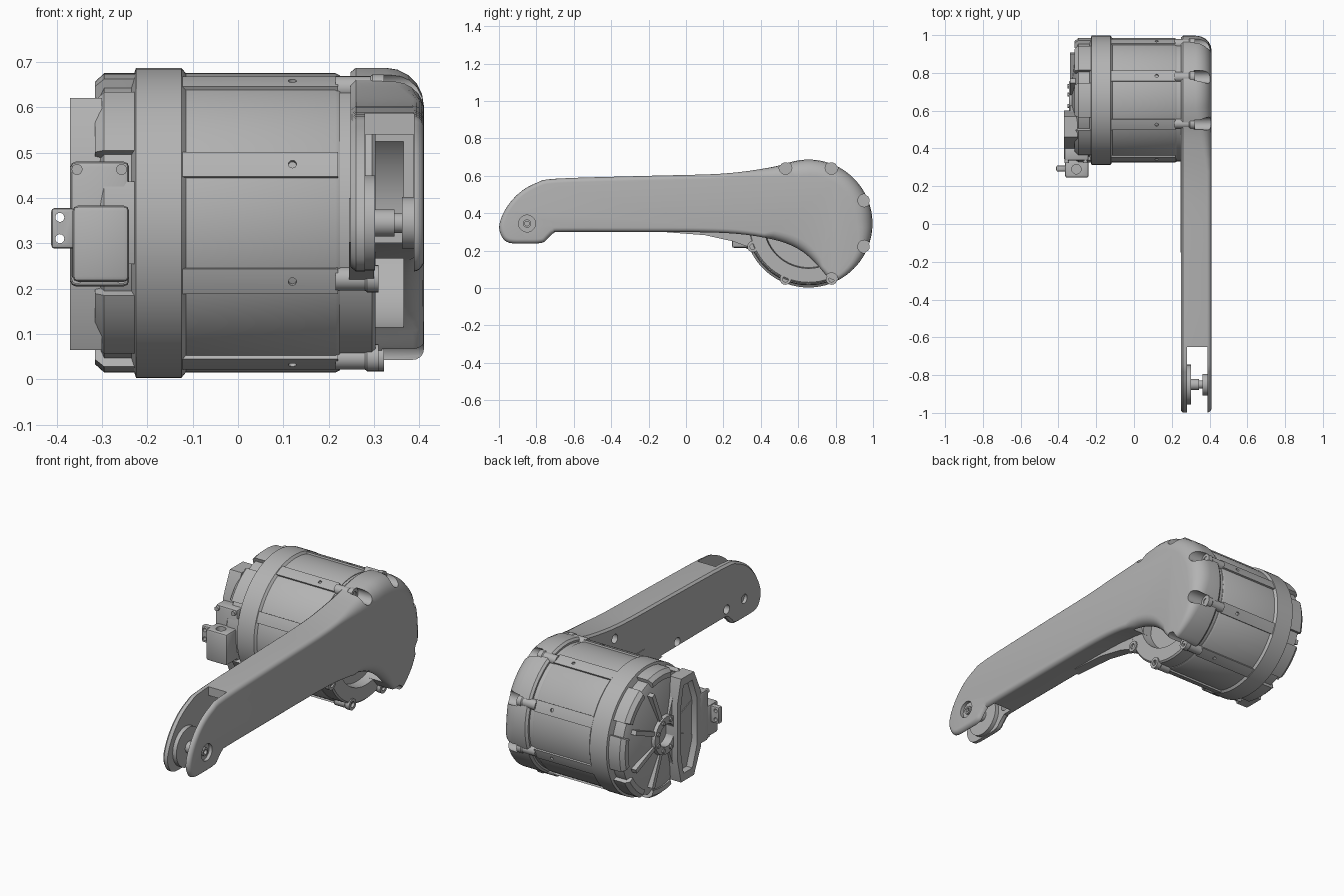
import bpy, bmesh
from math import sin, cos, pi, radians
from mathutils import Vector, Matrix

if "Cube" in bpy.data.objects:
    bpy.data.objects.remove(bpy.data.objects["Cube"])

CY, CZ = 0.655, 0.345          # motor axis, running along x
AXLE = (-0.85, 0.345)          # fork axle
grey = bpy.data.materials.new("machined grey")
grey.use_nodes = True
grey.diffuse_color = (0.45, 0.45, 0.45, 1)
grey.node_tree.nodes["Principled BSDF"].inputs["Base Color"].default_value = (0.45, 0.45, 0.45, 1)
parts = []


def finish(bm, name):
    bmesh.ops.remove_doubles(bm, verts=bm.verts, dist=1e-5)
    bmesh.ops.recalc_face_normals(bm, faces=bm.faces)
    me = bpy.data.meshes.new(name)
    bm.to_mesh(me)
    bm.free()
    me.materials.append(grey)
    ob = bpy.data.objects.new(name, me)
    bpy.context.collection.objects.link(ob)
    parts.append(ob)
    return ob


def lathe(name, profile, cy=CY, cz=CZ, seg=96):
    bm = bmesh.new()
    vs = [bm.verts.new((x, cy + r, cz)) for x, r in profile]
    es = [bm.edges.new(p) for p in zip(vs, vs[1:])]
    bmesh.ops.spin(bm, geom=vs + es, cent=(0, cy, cz), axis=(1, 0, 0), angle=2 * pi, steps=seg)
    return finish(bm, name)


def cyl(name, y, z, r, x0, x1, seg=24):
    return lathe(name, [(x0, 0), (x0, r), (x1, r), (x1, 0)], y, z, seg)


def loft(name, rings):
    bm = bmesh.new()
    rows = [[bm.verts.new(p) for p in ring] for ring in rings]
    n = len(rows[0])
    for a, b in zip(rows, rows[1:]):
        for i in range(n):
            j = (i + 1) % n
            bm.faces.new((a[i], a[j], b[j], b[i]))
    bm.faces.new(rows[0])
    bm.faces.new(rows[-1])
    return finish(bm, name)


def prism(name, pts, x0, x1):
    return loft(name, [[(x, y, z) for y, z in pts] for x in (x0, x1)])


def box(name, lo, hi, bevel=0.0):
    bm = bmesh.new()
    size = Vector(hi) - Vector(lo)
    mid = (Vector(hi) + Vector(lo)) / 2
    bmesh.ops.create_cube(bm, size=1, matrix=Matrix.Translation(mid) @ Matrix.Diagonal(size).to_4x4())
    if bevel:
        bmesh.ops.bevel(bm, geom=bm.edges[:], offset=bevel, segments=2, profile=0.5, affect='EDGES')
    return finish(bm, name)


def cut(target, cutter):
    cutter.hide_render = True
    mod = target.modifiers.new("cut", 'BOOLEAN')
    mod.object, mod.operation, mod.solver = cutter, 'DIFFERENCE', 'EXACT'
    bpy.context.view_layer.objects.active = target
    bpy.ops.object.modifier_apply(modifier=mod.name)
    parts.remove(cutter)
    bpy.data.objects.remove(cutter)


def polar(deg, r):
    return (CY + r * cos(radians(deg)), CZ + r * sin(radians(deg)))


def sector(mid, half, r0, r1, n=8):
    angles = [mid - half + 2 * half * i / n for i in range(n + 1)]
    return [polar(a, r1) for a in angles] + [polar(a, r0) for a in reversed(angles)]


def smooth_loop(pts, n=4):
    out = []
    for i in range(len(pts)):
        p0, p1, p2, p3 = (Vector(pts[(i + k) % len(pts)]) for k in (-1, 0, 1, 2))
        for s in range(n):
            t = s / n
            out.append(0.5 * (2 * p1 + (p2 - p0) * t + (2 * p0 - 5 * p1 + 4 * p2 - p3) * t * t
                              + (3 * p1 - p0 - 3 * p2 + p3) * t ** 3))
    return out


# Motor can: conical rear face, hub, wide band and main barrel
lathe("motor_body", [(-0.30, 0), (-0.30, 0.06), (-0.345, 0.06), (-0.345, 0.10), (-0.328, 0.105),
                     (-0.308, 0.28), (-0.295, 0.31), (-0.235, 0.31), (-0.225, 0.342), (-0.125, 0.342),
                     (-0.115, 0.33), (0.215, 0.33), (0.225, 0.325), (0.225, 0)])

# Eight-fold details: barrel ribs with screw holes, rim blocks, spokes, hub screws
for k in range(8):
    a = 22.5 + 45 * k
    rib = prism("barrel_rib", sector(a, 5, 0.32, 0.339), -0.13, 0.22)
    bm = bmesh.new()
    y, z = polar(a, 0.34)
    turn = Matrix.Rotation(radians(a - 90), 4, 'X')
    bmesh.ops.create_cone(bm, cap_ends=True, segments=16, radius1=0.009, radius2=0.009, depth=0.06,
                          matrix=Matrix.Translation((0.12, y, z)) @ turn)
    cut(rib, finish(bm, "hole_cutter"))
    b = 45 * k
    outer, inner = sector(b, 16, 0.29, 0.33), sector(b, 15, 0.285, 0.312)
    loft("rim_block", [[(x, *p) for p in ring] for x, ring in
                       ((-0.225, outer), (-0.295, outer), (-0.315, inner))])
    side = Vector((-sin(radians(a)), cos(radians(a))))
    spoke = [Vector(polar(a, r)) + side * w for r, w in
             ((0.09, 0.012), (0.27, 0.012), (0.27, -0.012), (0.09, -0.012))]
    prism("rear_spoke", [tuple(p) for p in spoke], -0.338, -0.29)
    cyl("hub_screw", *polar(a, 0.08), 0.011, -0.352, -0.34, 12)

# Connector frame on the rear face
cover = [(0.40, 0.2), (0.40, 0.49), (0.46, 0.62), (0.57, 0.62), (0.6, 0.5),
         (0.6, 0.19), (0.57, 0.065), (0.46, 0.065)]
frame = prism("rear_frame", cover, -0.37, -0.30)
pocket = [(0.505 + (y - 0.505) * 0.68, CZ + (z - CZ) * 0.85) for y, z in cover]
cut(frame, prism("pocket_cutter", pocket, -0.40, -0.335))

# Cable connector block, its base plate, screws and side lug
box("connector_base", (-0.37, 0.335, 0.205), (-0.24, 0.42, 0.48), 0.012)
block = box("connector_block", (-0.365, 0.245, 0.215), (-0.24, 0.345, 0.383), 0.012)
bm = bmesh.new()
bmesh.ops.create_cone(bm, cap_ends=True, segments=24, radius1=0.025, radius2=0.025, depth=0.06,
                      matrix=Matrix.Translation((-0.305, 0.29, 0.39)))
cut(block, finish(bm, "port_cutter"))
for x in (-0.355, -0.257):
    for z in (0.222, 0.463):
        bm = bmesh.new()
        bmesh.ops.create_cone(bm, cap_ends=True, segments=16, radius1=0.012, radius2=0.012, depth=0.02,
                              matrix=Matrix.Translation((x, 0.333, z)) @ Matrix.Rotation(pi / 2, 4, 'X'))
        finish(bm, "connector_screw")
lug = box("cable_lug", (-0.412, 0.278, 0.288), (-0.36, 0.31, 0.378), 0.008)
for z in (0.31, 0.357):
    bm = bmesh.new()
    bmesh.ops.create_cone(bm, cap_ends=True, segments=16, radius1=0.01, radius2=0.01, depth=0.1,
                          matrix=Matrix.Translation((-0.393, 0.294, z)) @ Matrix.Rotation(pi / 2, 4, 'X'))
    cut(lug, finish(bm, "lug_cutter"))

# Mounting flange with recess on the arm side
lathe("mounting_flange", [(0.20, 0), (0.20, 0.322), (0.295, 0.322), (0.303, 0.314), (0.303, 0.24),
                          (0.25, 0.235), (0.25, 0)])
prism("lower_web", [(-0.15, 0.302), (0.1, 0.283), (0.25, 0.25), (0.36, 0.21), (0.42, 0.2),
                    (0.45, 0.4), (0.0, 0.4)], 0.245, 0.30)

# Swing arm: outline lofted through inset layers to round its outer edge
head = [polar(a, 0.342) for a in range(-60, 106, 15)]
rest = [(0.45, 0.645), (0.2, 0.612), (-0.2, 0.6), (-0.69, 0.585), (-0.8, 0.562), (-0.89, 0.51),
        (-0.96, 0.43), (-0.998, 0.34), (-0.985, 0.275), (-0.945, 0.242), (-0.86, 0.238),
        (-0.77, 0.242), (-0.735, 0.27), (-0.705, 0.295), (-0.66, 0.3), (-0.3, 0.3), (0.1, 0.298),
        (0.32, 0.285), (0.5, 0.25), (0.62, 0.195), (0.7, 0.125), (0.755, 0.062), (0.79, 0.044)]
line = smooth_loop(head + rest)
normals, radii = [], []
for i, p in enumerate(line):
    t = (line[(i + 1) % len(line)] - line[i - 1]).normalized()
    n = Vector((t.y, -t.x))
    out = p - Vector((CY, CZ))
    big = max(0, min(1, (p.y - 0.05) / 0.3)) * max(0, min(1, (p.x - 0.3) / 0.3))
    normals.append(n)
    radii.append(0.024 + (0.06 * big if n.dot(out.normalized()) > 0.5 else 0))


def layer(x_of, inset_of):
    return [(x_of(r), *(p - n * inset_of(r))) for p, n, r in zip(line, normals, radii)]


rings = [layer(lambda r: 0.248, lambda r: 0.010), layer(lambda r: 0.260, lambda r: 0)]
for k in range(6):
    a = k * pi / 10
    rings.append(layer(lambda r: 0.41 - r + r * sin(a), lambda r: r * (1 - cos(a))))
arm = loft("swing_arm", rings)

# Fork slot, belt tunnel, head cavity and holes
cut(arm, box("slot_cutter", (0.28, -1.1, 0.1), (0.388, -0.65, 0.8)))
cut(arm, box("tunnel_cutter", (0.281, -0.75, 0.34), (0.387, 0.5, 0.54)))
cut(arm, cyl("cavity_cutter", CY, CZ, 0.237, 0.2, 0.365, 64))
cut(arm, cyl("axle_cutter", *AXLE, 0.045, 0.35, 0.5, 32))
for y, z in (AXLE, (-0.7, 0.345), (-0.28, 0.33), (0.25, 0.55)):
    cut(arm, cyl("bolt_cutter", y, z, 0.024, 0.2, 0.285))

# Screw bosses around the head, each with a pocket in the arm
for a in (112.5, 67.5, 22.5, -22.5, -67.5, -112.5, -157.5):
    y, z = polar(a, 0.322)
    if a > -100:
        cut(arm, cyl("boss_cutter", y, z, 0.034, 0.318, 0.5))
    top = 0.322 if a > -100 else 0.31
    lathe("screw_boss", [(0.215, 0), (0.215, 0.026), (top - 0.03, 0.026), (top - 0.025, 0.03),
                         (top, 0.03), (top, 0.015), (top - 0.015, 0.015), (top - 0.015, 0)], y, z, 24)

# Axle with pulley disc and collar in the fork
lathe("fork_axle", [(0.265, 0), (0.265, 0.105), (0.302, 0.105), (0.302, 0.03), (0.345, 0.03),
                    (0.345, 0.022), (0.362, 0.022), (0.362, 0.057), (0.392, 0.057), (0.392, 0.022),
                    (0.402, 0.022), (0.402, 0.012), (0.38, 0.012), (0.38, 0)], *AXLE, 40)

# Smooth shading with sharp edges kept
bpy.ops.object.select_all(action='DESELECT')
for ob in parts:
    ob.select_set(True)
bpy.context.view_layer.objects.active = arm
bpy.ops.object.shade_smooth_by_angle(angle=radians(30))
